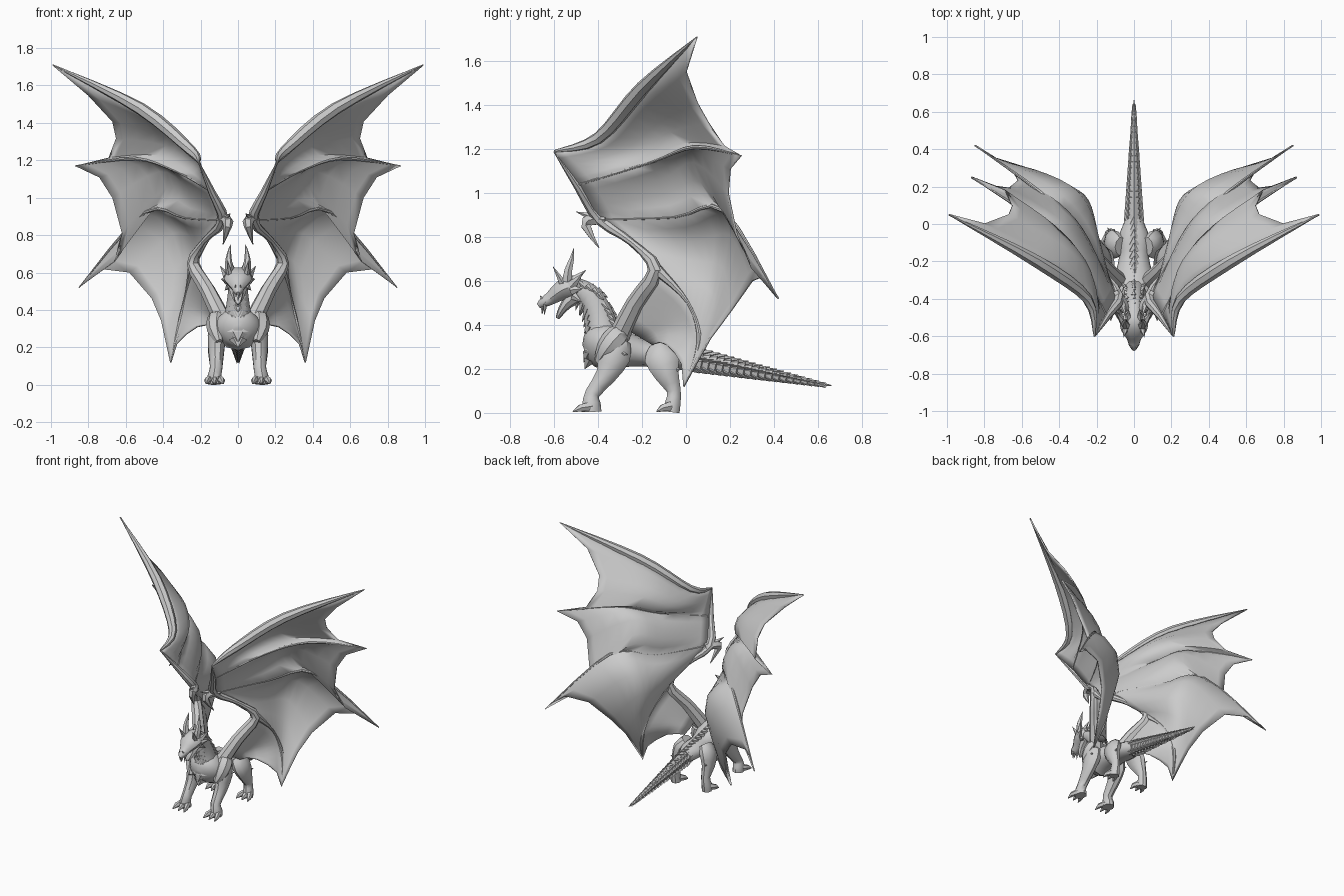
import bpy, bmesh, math
from mathutils import Vector

if "Cube" in bpy.data.objects:
    bpy.data.objects.remove(bpy.data.objects["Cube"])


def spline(pts, n):
    """Catmull-Rom resampling of tuples of any length, n steps per span."""
    out, last = [], len(pts) - 1
    for i in range(last):
        a, b = pts[max(i - 1, 0)], pts[i]
        c, d = pts[i + 1], pts[min(i + 2, last)]
        for k in range(n):
            t = k / n
            out.append(tuple(q + 0.5 * t * (r - p + t * (2 * p - 5 * q + 4 * r - s
                       + t * (3 * (q - r) + s - p))) for p, q, r, s in zip(a, b, c, d)))
    return out + [tuple(pts[-1])]


def add_loft(bm, stations, sides):
    """Elliptical sweep; a station is x, y, z, side radius, (other radius)."""
    P = [Vector(s[:3]) for s in stations]
    rings = []
    for i, s in enumerate(stations):
        t = (P[min(i + 1, len(P) - 1)] - P[max(i - 1, 0)]).normalized()
        ref = Vector((1, 0, 0)) if abs(t.x) < 0.95 else Vector((0, 1, 0))
        u = (ref - t * ref.dot(t)).normalized()
        v = t.cross(u)
        rings.append([bm.verts.new(P[i] + u * s[3] * math.cos(a) + v * s[-1] * math.sin(a))
                      for a in (2 * math.pi * k / sides for k in range(sides))])
    for a, b in zip(rings, rings[1:]):
        for k in range(sides):
            j = (k + 1) % sides
            bm.faces.new((a[k], a[j], b[j], b[k]))
    bm.faces.new(rings[0][::-1])
    bm.faces.new(rings[-1])


def finish(name, bm, mirror=False, angle=40, thick=0):
    bmesh.ops.recalc_face_normals(bm, faces=bm.faces)
    me = bpy.data.meshes.new(name)
    bm.to_mesh(me)
    bm.free()
    ob = bpy.data.objects.new(name, me)
    bpy.context.collection.objects.link(ob)
    bpy.ops.object.select_all(action='DESELECT')
    bpy.context.view_layer.objects.active = ob
    ob.select_set(True)
    bpy.ops.object.shade_smooth_by_angle(angle=math.radians(angle))
    if thick:
        m = ob.modifiers.new("Thickness", 'SOLIDIFY')
        m.thickness, m.offset = thick, 0
    if mirror:
        m = ob.modifiers.new("Mirror", 'MIRROR')
        m.use_mirror_merge = False
    return ob


def loft(name, stations, sides=10, n=3, mirror=False, angle=40):
    bm = bmesh.new()
    add_loft(bm, spline(stations, n) if n > 1 else stations, sides)
    return finish(name, bm, mirror, angle)


def spikes(name, items, mirror=False, sides=5):
    """Each item: base, tip, side radius, other radius."""
    bm = bmesh.new()
    for base, tip, r, q in items:
        add_loft(bm, [(*base, r, q), (*tip, 0.001, 0.001)], sides)
    return finish(name, bm, mirror, 20)


# Wing fingers, from root to tip
fingers = [
    [(.21, -.60, 1.19), (.25, -.40, 1.25), (.52, -.20, 1.475), (.99, .05, 1.71)],
    [(.15, -.49, 1.04), (.33, -.16, 1.14), (.55, .04, 1.21), (.87, .25, 1.17)],
    [(.09, -.39, .88), (.28, -.05, .89), (.50, .17, .92), (.85, .42, .52)],
    [(.24, -.13, .65), (.275, .01, .50), (.315, .06, .32), (.36, -.01, .12)],
    [(.11, -.29, .40), (.11, -.25, .37), (.11, -.20, .34), (.12, -.15, .31)],
]
# Scalloped trailing edge points between neighbouring fingertips
scallops = [
    [(.80, .00, 1.55), (.67, .05, 1.41), (.65, .10, 1.32), (.69, .18, 1.21)],
    [(.74, .20, 1.11), (.67, .19, 1.00), (.62, .23, .81), (.66, .30, .66)],
    [(.74, .35, .62), (.58, .30, .60), (.46, .20, .46), (.41, .11, .34)],
    [(.33, -.02, .22), (.28, -.05, .27), (.22, -.09, .31), (.16, -.12, .32)],
]
# Backward billow of each membrane panel
billow = [Vector((-.01, .03, 0)), Vector((-.01, .02, 0)), Vector((-.05, .06, 0)), Vector((0, .02, 0))]
N = 4
curves = [[Vector(p) for p in spline(f, N)] for f in fingers]
rows = []
for i, mid in enumerate(scallops):
    edge = [Vector(p) for p in [fingers[i][-1], *mid, fingers[i + 1][-1]]]
    for k in range(6 if i == 3 else 5):
        s = k / 5
        pull = edge[k] - curves[i][-1].lerp(curves[i + 1][-1], s)
        rows.append([a.lerp(b, s) + pull * (j / (3 * N)) ** 1.5
                     + billow[i] * math.sin(math.pi * s) * math.sin(math.pi * j / (3 * N))
                     for j, (a, b) in enumerate(zip(curves[i], curves[i + 1]))])
bm = bmesh.new()
grid = [[bm.verts.new(p) for p in r] for r in rows]
for a, b in zip(grid, grid[1:]):
    for j in range(len(a) - 1):
        bm.faces.new((a[j], a[j + 1], b[j + 1], b[j]))
finish("wing_membrane", bm, True, 75, 0.01)

# Wing bones: strong leading edge, faint ridges ending in claws
for name, f, radii in (("wing_leading_bone", fingers[0], (.006, .028, .034, .003)),
                       ("wing_upper_finger", fingers[1], (.008, .006, .010, .003)),
                       ("wing_middle_finger", fingers[2], (.008, .006, .010, .003)),
                       ("wing_lower_finger", fingers[3], (.026, .008, .012, .003))):
    loft(name, [(*p, r) for p, r in zip(f, radii)], 7, 4, True)
loft("wing_arm", [(.08, -.31, .34, .05), (.16, -.23, .50, .042), (.24, -.14, .65, .034),
                  (.18, -.24, .77, .016), (.08, -.39, .88, .028), (.14, -.49, 1.03, .02),
                  (.21, -.60, 1.19, .004)], 8, 3, True)
loft("wing_thumb_claw", [(.10, -.36, .88, .022), (.06, -.43, .88, .03), (.055, -.455, .85, .024),
                         (.08, -.395, .75, .002)], 6, 2, True)
spikes("wing_thumb_spur", [((.07, -.42, .89), (.04, -.50, .915), .02, .02)], True)

# Trunk and neck
loft("torso", [(0, -.455, .27, .025, .04), (0, -.43, .28, .08, .085), (0, -.37, .30, .125, .115),
               (0, -.28, .29, .105, .085), (0, -.18, .27, .08, .06), (0, -.08, .26, .085, .058),
               (0, .02, .245, .048, .05)], 12)
neck = [(0, -.37, .29, .10, .10), (0, -.38, .38, .072, .078), (0, -.40, .46, .058, .066),
        (0, -.445, .535, .05, .058), (0, -.52, .575, .05, .05)]
loft("neck", neck, 10)
loft("shoulder_muscle", [(.09, -.27, .38, .02), (.11, -.31, .35, .055), (.115, -.36, .29, .05),
                         (.10, -.40, .23, .02)], 8, 2, True)

# Throat plates and spine scales follow the neck
items, ridge = [], []
for p in spline(neck, 3)[1:12]:
    c, w, d = Vector(p[:3]), p[3], p[4]
    back = Vector((0, .85, .5)) if p[2] > .5 else Vector((0, 1, .15))
    front = -back.normalized()
    b = c + front * d * .75
    items.append((b + Vector((0, 0, .02)), b + front * .024 - Vector((0, 0, .035)), w * .75, .02))
    r = c - front * d * .85
    ridge.append((r, r - front * .022 + Vector((0, .008, -.025)), .02, .016))
    ridge += [((s * w * .65, r.y - .02, r.z), (s * w * 1.0, r.y + .01, r.z - .025), .016, .016)
              for s in (-1, 1)]
for y, z in ((-.43, .31), (-.445, .27), (-.44, .24)):
    items.append(((0, y, z), (0, y - .02, z - .04), .05, .03))
spikes("throat_plates", items, sides=6)
for i in range(10):
    y = -.32 + i * .035
    z = .375 - i * .0085
    ridge.append(((0, y, z - .01), (0, y + .045, z + .006), .03, .018))
spikes("spine_scales", ridge)

# Segmented tail with overlapping scales
tail, scales = [], []
segs = 20
for i in range(segs):
    f = i / segs
    y, z, r = -.02 + .64 * f, .25 - .122 * f, .05 * (1 - f) + .008
    tail += [(0, y, z, r * .68, r * .84), (0, y + .027, z - .005, r * .82, r * 1.02)]
    for a in (20, 90, 160, 235, 305):
        d = Vector((.8 * math.cos(math.radians(a)), 0, math.sin(math.radians(a))))
        c = Vector((0, y, z))
        scales.append((c + d * r * .75, c + d * r * 1.18 + Vector((0, .05, -.01)), r * .45, r * .35))
tail.append((0, .665, .125, .001, .001))
loft("tail", tail, 8, 1, angle=20)
spikes("tail_scales", scales, sides=4)

# Legs and clawed feet
loft("front_leg", [(.10, -.30, .33, .05, .05), (.112, -.325, .26, .05, .075),
                   (.115, -.365, .17, .042, .048), (.116, -.425, .09, .034, .034),
                   (.125, -.43, .045, .038, .042), (.125, -.43, .006, .04, .046)], 9, 2, True)
loft("hind_leg", [(.07, -.12, .30, .04, .05), (.105, -.11, .25, .048, .08),
                  (.12, -.085, .17, .04, .055), (.12, -.055, .10, .03, .032),
                  (.125, -.06, .045, .034, .036), (.125, -.065, .004, .036, .036)], 9, 2, True)
for name, y0, k in (("front_foot_toes", -.43, 1.0), ("hind_foot_toes", -.07, .75)):
    bm = bmesh.new()
    for dx in (-.045, -.005, .035):
        add_loft(bm, [(.127 + dx * .5, y0, .03, .02, .025), (.13 + dx, y0 - .05 * k, .022, .017, .018),
                      (.13 + dx * 1.15, y0 - .085 * k, .006, .003, .003)], 6)
    finish(name, bm, True)
spikes("elbow_spurs", [((.125, -.33, .28), (.155, -.265, .265), .025, .03),
                       ((.115, -.08, .19), (.14, -.02, .20), .02, .025)], True)

# Head
loft("skull", [(0, -.48, .575, .045, .045), (0, -.52, .575, .075, .055), (0, -.57, .555, .068, .046),
               (0, -.615, .522, .038, .032), (0, -.65, .502, .027, .024), (0, -.672, .487, .008, .012)],
     10, 2)
loft("lower_jaw", [(0, -.50, .535, .055, .04), (0, -.545, .495, .042, .026),
                   (0, -.572, .455, .026, .016), (0, -.585, .43, .008, .008)], 8, 2)
loft("horn", [(.042, -.54, .60, .026), (.05, -.535, .65, .02), (.048, -.52, .70, .012),
              (.04, -.51, .75, .001)], 6, 2, True)
spikes("head_spikes", [((.045, -.56, .59), (.055, -.605, .665), .018, .018),
                       ((.06, -.52, .58), (.095, -.47, .635), .02, .025),
                       ((.06, -.52, .56), (.09, -.47, .565), .02, .025),
                       ((.045, -.51, .53), (.07, -.475, .505), .02, .02),
                       ((.02, -.64, .50), (.012, -.665, .535), .01, .012),
                       ((.02, -.64, .49), (.018, -.645, .445), .009, .009),
                       ((.03, -.51, .605), (.03, -.455, .65), .02, .02)], True)
spikes("snout_beak", [((0, -.65, .495), (0, -.655, .45), .018, .014)])
